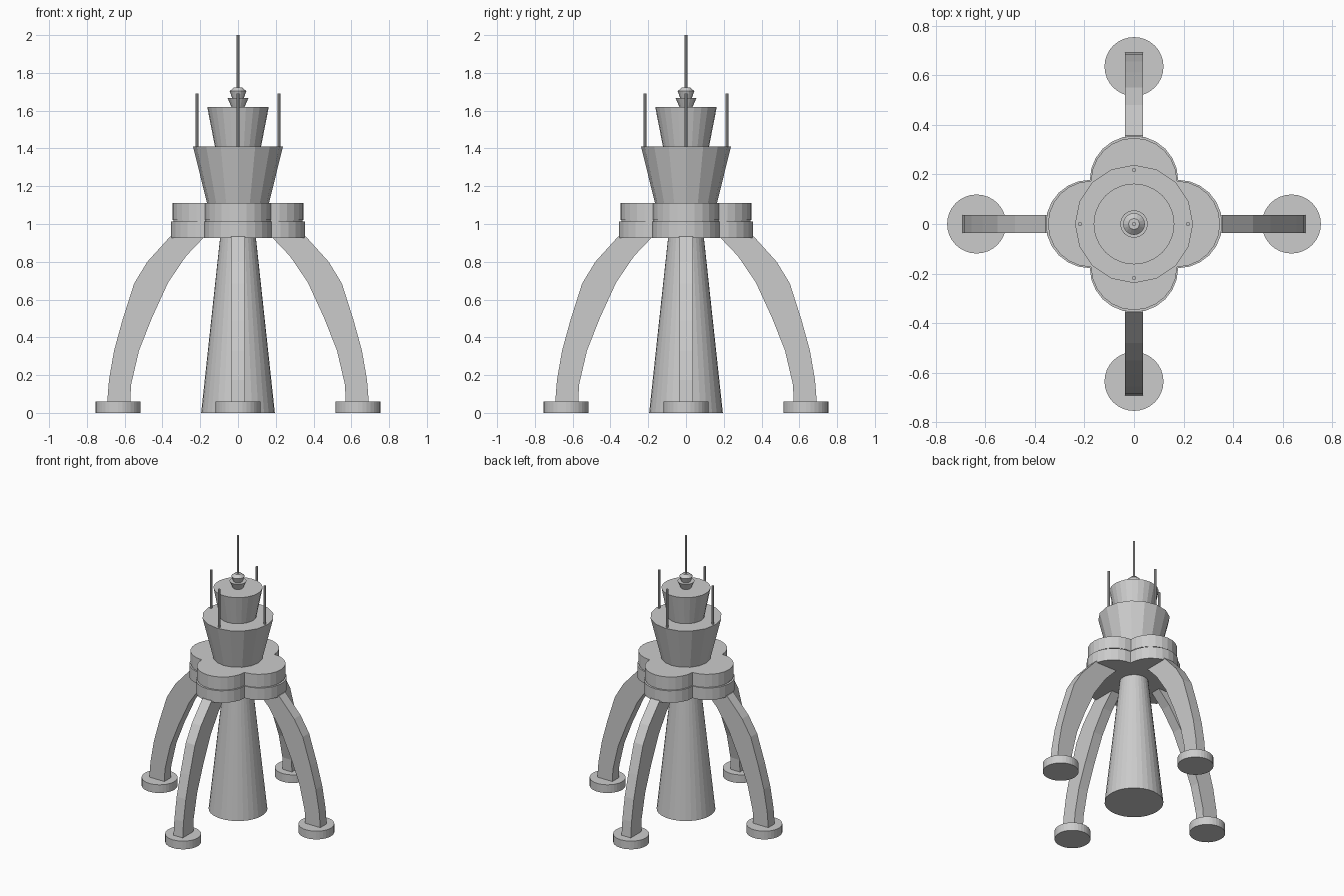
import bpy
import bmesh
import math
from mathutils import Matrix, Vector

if "Cube" in bpy.data.objects:
    bpy.data.objects.remove(bpy.data.objects["Cube"])

# Single grey material
GREY = (0.6, 0.6, 0.6, 1.0)
grey = bpy.data.materials.new("plain_grey")
grey.use_nodes = True
grey.diffuse_color = GREY
grey.node_tree.nodes["Principled BSDF"].inputs["Base Color"].default_value = GREY


def finish(name, bm):
    """Turn a bmesh into a named, coloured object."""
    bmesh.ops.recalc_face_normals(bm, faces=bm.faces)
    mesh = bpy.data.meshes.new(name)
    bm.to_mesh(mesh)
    bm.free()
    mesh.materials.append(grey)
    obj = bpy.data.objects.new(name, mesh)
    bpy.context.collection.objects.link(obj)
    return obj


def frustum(name, r_bottom, r_top, z0, z1, sides=32, x=0.0, y=0.0):
    """Closed, upright cylinder or cone section."""
    bm = bmesh.new()
    bmesh.ops.create_cone(
        bm, cap_ends=True, segments=sides, radius1=r_bottom, radius2=r_top,
        depth=z1 - z0, matrix=Matrix.Translation((x, y, (z0 + z1) / 2)))
    return finish(name, bm)


def quatrefoil(name, r, z0, z1, steps=12):
    """Slab whose outline is four half circles set on a square."""
    bm = bmesh.new()
    verts = []
    for k in range(4):
        a = k * math.pi / 2
        for i in range(steps):
            t = a - math.pi / 2 + math.pi * i / steps
            verts.append(bm.verts.new((r * (math.cos(a) + math.cos(t)),
                                       r * (math.sin(a) + math.sin(t)), z0)))
    face = bm.faces.new(verts)
    top = bmesh.ops.extrude_face_region(bm, geom=[face])["geom"]
    bmesh.ops.translate(bm, vec=(0, 0, z1 - z0),
                        verts=[v for v in top if isinstance(v, bmesh.types.BMVert)])
    return finish(name, bm)


# Leg side profile, foot to shoulder, as (radial distance, height)
OUTER = [(0.693, 0.05), (0.683, 0.175), (0.656, 0.33), (0.612, 0.49),
         (0.55, 0.685), (0.48, 0.80), (0.358, 0.935)]
INNER = [(0.571, 0.05), (0.566, 0.15), (0.524, 0.33), (0.457, 0.50),
         (0.37, 0.69), (0.275, 0.83), (0.175, 0.935)]


def leg(name, angle, half=0.037):
    """Curved rectangular leg made by skinning cross-sections."""
    bm = bmesh.new()
    rings = []
    for (xo, zo), (xi, zi) in zip(OUTER, INNER):
        rings.append([bm.verts.new(p) for p in (
            (xo, -half, zo), (xo, half, zo), (xi, half, zi), (xi, -half, zi))])
    for a, b in zip(rings, rings[1:]):
        for i in range(4):
            j = (i + 1) % 4
            bm.faces.new((a[i], a[j], b[j], b[i]))
    bm.faces.new(rings[0])
    bm.faces.new(rings[-1])
    bmesh.ops.rotate(bm, verts=bm.verts, cent=Vector(),
                     matrix=Matrix.Rotation(angle, 3, 'Z'))
    return finish(name, bm)


# Central column
frustum("central_column", 0.195, 0.095, 0.0, 0.925, 32)

# Lobed platform in two tiers with a thin recess between
quatrefoil("lower_platform", 0.178, 0.925, 1.013)
quatrefoil("platform_recess", 0.171, 1.013, 1.02)
quatrefoil("upper_platform", 0.1735, 1.02, 1.11)

# Flared tower tiers
frustum("lower_tower", 0.164, 0.238, 1.11, 1.41, 16)
frustum("upper_tower", 0.122, 0.163, 1.41, 1.62, 24)

# Small stacked cap and central mast
frustum("cap_base", 0.035, 0.056, 1.62, 1.668, 16)
frustum("cap_lantern", 0.031, 0.044, 1.668, 1.703, 16)
frustum("cap_roof", 0.044, 0.022, 1.703, 1.723, 16)
frustum("central_mast", 0.008, 0.008, 1.72, 2.0, 8)

# Four legs, feet and side masts
for k, side in enumerate(("left", "back", "right", "front")):
    a = k * math.pi / 2
    c, s = math.cos(a), math.sin(a)
    leg(side + "_leg", a)
    frustum(side + "_foot", 0.119, 0.119, 0.0, 0.06, 32, 0.635 * c, 0.635 * s)
    frustum(side + "_mast", 0.008, 0.008, 1.41, 1.69, 8, 0.218 * c, 0.218 * s)
